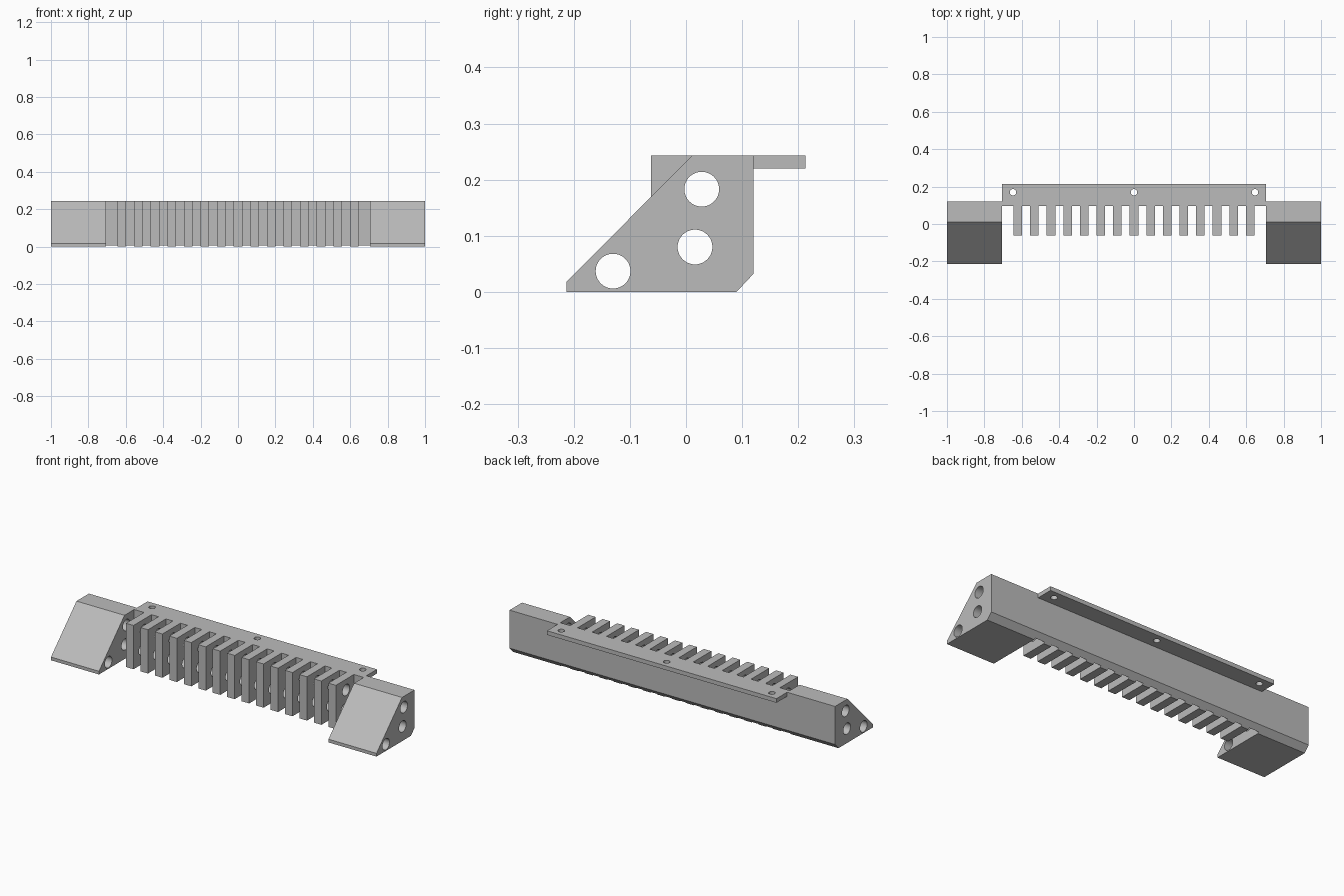
import bpy, bmesh, math
from mathutils import Matrix

if "Cube" in bpy.data.objects:
    bpy.data.objects.remove(bpy.data.objects["Cube"])

# One grey material
grey = bpy.data.materials.new("matte_grey")
grey.use_nodes = True
colour = (0.5, 0.5, 0.5, 1)
grey.diffuse_color = colour
grey.node_tree.nodes["Principled BSDF"].inputs["Base Color"].default_value = colour

END, INNER = 1.0, 0.705          # outer and inner x of the end blocks
TOP, BACK, FRONT = 0.243, 0.12, -0.062
TEETH, PITCH, TOOTH = 15, 0.0888, 0.046
SPINE = 0.096                    # y where the slots stop


def make_object(name, bm):
    bmesh.ops.recalc_face_normals(bm, faces=bm.faces)
    mesh = bpy.data.meshes.new(name)
    bm.to_mesh(mesh)
    bm.free()
    mesh.materials.append(grey)
    obj = bpy.data.objects.new(name, mesh)
    bpy.context.collection.objects.link(obj)
    return obj


def extrude_profile(name, points, x0, x1):
    bm = bmesh.new()
    face = bm.faces.new([bm.verts.new((x0, y, z)) for y, z in points])
    grown = bmesh.ops.extrude_face_region(bm, geom=[face])["geom"]
    verts = [v for v in grown if isinstance(v, bmesh.types.BMVert)]
    bmesh.ops.translate(bm, verts=verts, vec=(x1 - x0, 0, 0))
    return make_object(name, bm)


def add_box(bm, x0, x1, y0, y1, z0, z1):
    mat = Matrix.Translation(((x0 + x1) / 2, (y0 + y1) / 2, (z0 + z1) / 2))
    mat = mat @ Matrix.Diagonal((x1 - x0, y1 - y0, z1 - z0, 1))
    bmesh.ops.create_cube(bm, size=1, matrix=mat)


def add_rod(bm, centre, radius, length, turn=Matrix()):
    bmesh.ops.create_cone(bm, cap_ends=True, segments=48, radius1=radius,
                          radius2=radius, depth=length,
                          matrix=Matrix.Translation(centre) @ turn)


def cut(obj, bm):
    cutter = make_object("cutter", bm)
    cutter.hide_render = True
    mod = obj.modifiers.new("cut", "BOOLEAN")
    mod.operation, mod.solver, mod.object = "DIFFERENCE", "EXACT", cutter
    bpy.context.view_layer.objects.active = obj
    bpy.ops.object.modifier_apply(modifier=mod.name)
    bpy.data.objects.remove(cutter)


def bore(obj, holes):
    bm = bmesh.new()
    turn = Matrix.Rotation(math.pi / 2, 4, "Y")
    for y, z in holes:
        add_rod(bm, (0, y, z), 0.031, 3, turn)
    cut(obj, bm)


# Shared back edge with its lower chamfer
back_edge = [(BACK, TOP), (BACK, 0.032), (0.09, 0)]
rod_holes = [(0.028, 0.183), (0.016, 0.08)]

# Sloped end blocks
wedge = [(-0.213, 0), (-0.213, 0.018), (0.011, TOP)] + back_edge
parts = []
for name, x0, x1 in (("left_end_block", INNER, END), ("right_end_block", -END, -INNER)):
    block = extrude_profile(name, wedge, x0, x1)
    bore(block, rod_holes + [(-0.13, 0.037)])
    parts.append(block)

# Toothed comb between the blocks
comb = extrude_profile("toothed_comb", [(FRONT, 0), (FRONT, TOP)] + back_edge, -INNER, INNER)
bore(comb, rod_holes)
slots = bmesh.new()
first = -(TEETH - 1) / 2 * PITCH
edges = [-INNER - 0.1]
for i in range(TEETH):
    x = first + i * PITCH
    edges += [x - TOOTH / 2, x + TOOTH / 2]
edges.append(INNER + 0.1)
for x0, x1 in zip(edges[::2], edges[1::2]):
    add_box(slots, x0, x1, FRONT - 0.1, SPINE, -0.1, TOP + 0.1)
cut(comb, slots)
parts.append(comb)

# Rear mounting flange with screw holes
bm = bmesh.new()
add_box(bm, -INNER, INNER, BACK, 0.213, 0.22, TOP)
flange = make_object("mounting_flange", bm)
bm = bmesh.new()
for x in (-0.647, 0, 0.647):
    add_rod(bm, (x, 0.17, TOP), 0.017, 0.2)
cut(flange, bm)
parts.append(flange)

# Smooth bores, sharp edges
for obj in parts:
    bpy.ops.object.select_all(action="DESELECT")
    obj.select_set(True)
    bpy.context.view_layer.objects.active = obj
    bpy.ops.object.shade_smooth_by_angle(angle=math.radians(30))
